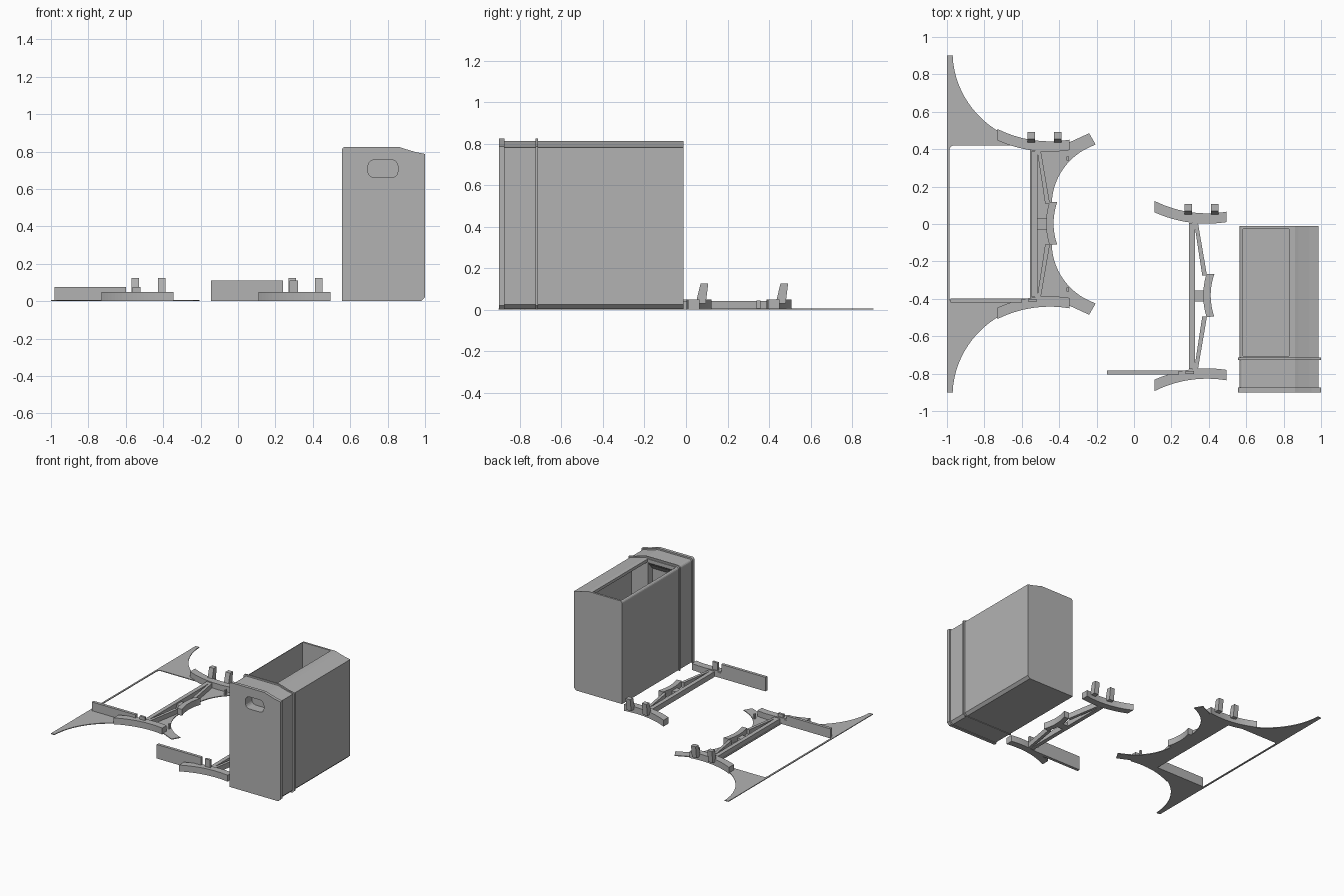
import bpy, bmesh, math

if "Cube" in bpy.data.objects:
    bpy.data.objects.remove(bpy.data.objects["Cube"])

grey = bpy.data.materials.new("plain_grey")
grey.diffuse_color = (0.45, 0.45, 0.45, 1)
grey.use_nodes = True
grey.node_tree.nodes["Principled BSDF"].inputs["Base Color"].default_value = grey.diffuse_color


def prism(name, pts, a, b, axis="z"):
    """Extrude a 2D outline from a to b along an axis."""
    place = {"z": lambda u, v, w: (u, v, w),
             "y": lambda u, v, w: (u, w, v),
             "x": lambda u, v, w: (w, u, v)}[axis]
    bm = bmesh.new()
    low = [bm.verts.new(place(u, v, a)) for u, v in pts]
    high = [bm.verts.new(place(u, v, b)) for u, v in pts]
    bm.faces.new(low)
    bm.faces.new(high)
    n = len(pts)
    for i in range(n):
        j = (i + 1) % n
        bm.faces.new((low[i], low[j], high[j], high[i]))
    bmesh.ops.recalc_face_normals(bm, faces=bm.faces)
    me = bpy.data.meshes.new(name)
    bm.to_mesh(me)
    bm.free()
    me.materials.append(grey)
    ob = bpy.data.objects.new(name, me)
    bpy.context.collection.objects.link(ob)
    return ob


def rect(x0, x1, y0, y1):
    return [(x0, y0), (x1, y0), (x1, y1), (x0, y1)]


def arc(cx, cy, rx, ry, a0, a1, n=16):
    out = []
    for i in range(n + 1):
        t = math.radians(a0 + (a1 - a0) * i / n)
        out.append((cx + rx * math.cos(t), cy + ry * math.sin(t)))
    return out


def rounded(x0, x1, y0, y1, r):
    return (arc(x1 - r, y1 - r, r, r, 0, 90, 5) + arc(x0 + r, y1 - r, r, r, 90, 180, 5)
            + arc(x0 + r, y0 + r, r, r, 180, 270, 5) + arc(x1 - r, y0 + r, r, r, 270, 360, 5))


def cut(ob, cutter):
    m = ob.modifiers.new("cut", "BOOLEAN")
    m.operation = "DIFFERENCE"
    m.solver = "EXACT"
    m.object = cutter
    cutter.hide_render = True
    cutter.hide_viewport = True


def flip(pts):
    return [(x, -y) for x, y in pts]


def frame(tag, dx, dy, wall_x0, wall_x1, wall_h):
    """Spine with two curved brackets, pegs and a side wall."""
    def part(name, pts, a, b, axis="z", move=True):
        ob = prism(tag + "_" + name, pts, a, b, axis)
        ob.location = (dx, dy, 0)
        return ob

    # curved end brackets
    half = []
    for r, flipdir in ((0.68, False), (0.625, True)):
        a0 = 270 - math.degrees(math.asin(0.28 / r))
        a1 = 270 + math.degrees(math.asin(0.105 / r))
        p = arc(-0.45, 1.067, r, r, a0, a1, 20)
        half += p[::-1] if flipdir else p
    part("bracket_back", half, 0, 0.05)
    part("bracket_front", flip(half), 0, 0.05)

    # leaning pegs on the back bracket
    peg = [(0.432, 0.03), (0.455, 0.125), (0.492, 0.125), (0.48, 0.03)]
    for i, x in enumerate((-0.55, -0.408)):
        part("peg_%d" % i, peg, x - 0.02, x + 0.02, "x")

    # spine, struts, crossbar and centre bow
    part("spine", rect(-0.547, -0.515, -0.39, 0.39), 0, 0.042)
    strut = [(-0.518, 0.39), (-0.498, 0.39), (-0.45, 0.11), (-0.475, 0.11)]
    part("strut_back", strut, 0, 0.042)
    part("strut_front", flip(strut), 0, 0.042)
    part("crossbar", rect(-0.517, -0.455, -0.03, 0.03), 0, 0.03)
    bow = arc(-0.09, 0.003, 0.34, 0.34, 160.5, 199.5, 12) + \
        arc(-0.09, 0.003, 0.38, 0.38, 197.5, 162.5, 12)
    part("bow", bow, 0, 0.05)

    # side wall and its stop block
    part("wall", rect(wall_x0 - dx, wall_x1 - dx, -0.42, -0.397), 0, wall_h)
    part("wall_foot", rect(wall_x1 - dx, -0.52, -0.42, -0.397), 0, 0.04)
    part("stop_block", rect(-0.565, -0.52, -0.418, -0.4), 0, wall_h)


frame("left", 0, 0, -0.98, -0.6, 0.075)
frame("right", 0.84, -0.385, -0.145, 0.24, 0.11)

# thin base plate under the left frame, with a large window
upper = [(-1.0, 0.9)] + arc(-0.45, 0.92, 0.52, 0.5, 182, 270, 20)
upper += [(-0.36, 0.43), (-0.24, 0.485), (-0.205, 0.425)]
upper += arc(-0.1, 0.1, 0.34, 0.34, 108, 180, 14)[1:]
plate = prism("base_plate", upper + flip(upper)[::-1], 0, 0.006)
cut(plate, prism("window_cutter", rounded(-0.987, -0.555, -0.42, 0.42, 0.025), -0.1, 0.1))
for s, n in ((1, "back"), (-1, "front")):
    prism("plate_stud_" + n, rect(-0.36, -0.347, s * 0.35 - 0.01, s * 0.35 + 0.01), 0, 0.045)


def case_outline(x0, x1, z0, z1, slope_z):
    """Case cross-section with a sloping right shoulder."""
    r = 0.02
    return ([(x0, z0), (x1 - r, z0), (x1, z0 + r), (x1, slope_z), (x1 - 0.05, slope_z + 0.01),
             (0.88, z1 - 0.007), (0.86, z1)] + arc(x0 + r, z1 - r, r, r, 90, 180, 4))


# hollow case body
body = prism("case_body", case_outline(0.565, 0.987, 0.004, 0.813, 0.78), -0.88, -0.012, "y")
cavity = [(0.582, 0.03), (0.97, 0.03), (0.97, 0.755), (0.828, 0.79), (0.828, 0.9), (0.582, 0.9)]
cut(body, prism("cavity_cutter", cavity, -0.705, -0.027, "y"))
under = [(-0.7, 0.79), (-0.76, 0.72), (-0.76, 0.032), (-0.7, 0.032)]
cut(body, prism("overhang_cutter", under, 0.584, 0.826, "x"))

# front panel and rib
panel = prism("front_panel", case_outline(0.555, 1.0, 0, 0.825, 0.787), -0.9, -0.875, "y")
rib = prism("rib", case_outline(0.555, 1.0, 0, 0.825, 0.787), -0.726, -0.714, "y")
cut(rib, prism("rib_cutter", rect(0.575, 0.975, 0.02, 0.77), -0.8, -0.6, "y"))

# handle recess through the panel into the body
grip = rounded(0.695, 0.855, 0.66, 0.755, 0.035)
grip_cutter = prism("grip_cutter", grip, -0.95, -0.82, "y")
cut(panel, grip_cutter)
cut(body, grip_cutter)
